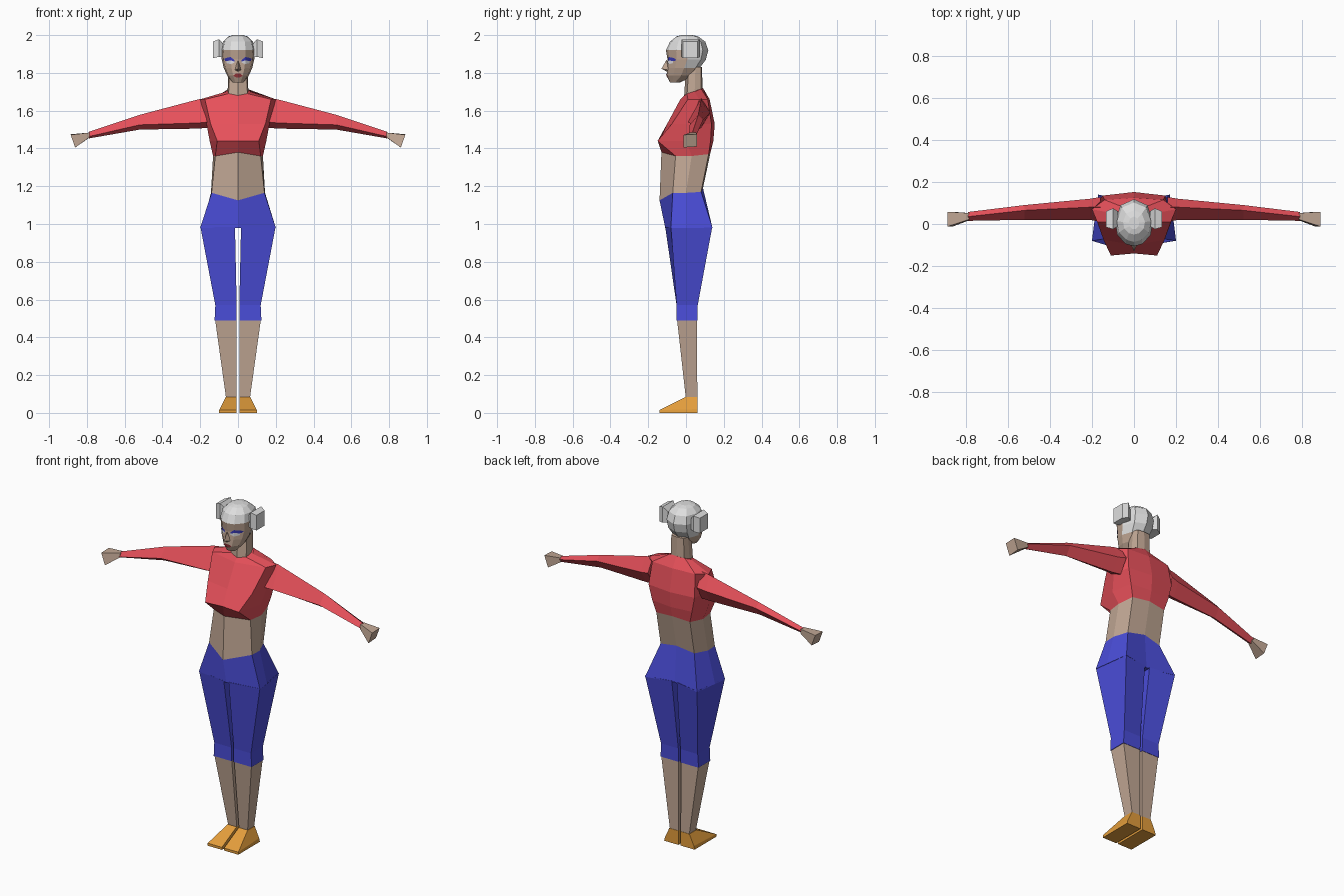
import bpy
import bmesh
from mathutils import Vector
from mathutils.bvhtree import BVHTree

cube = bpy.data.objects.get("Cube")
if cube:
    bpy.data.objects.remove(cube, do_unlink=True)


def material(name, red, green, blue):
    """Flat colour given as display values, stored as linear ones."""
    linear = [((c / 255 + 0.055) / 1.055) ** 2.4 for c in (red, green, blue)]
    mat = bpy.data.materials.new(name)
    mat.use_nodes = True
    mat.diffuse_color = (*linear, 1)
    shader = mat.node_tree.nodes["Principled BSDF"]
    shader.inputs["Base Color"].default_value = (*linear, 1)
    shader.inputs["Roughness"].default_value = 0.9
    return mat


skin = material("skin", 194, 168, 149)
red_cloth = material("red cloth", 230, 80, 90)
blue_cloth = material("blue cloth", 74, 77, 216)
shoe_orange = material("shoe orange", 228, 158, 60)
hair_white = material("hair white", 222, 222, 222)
eye_white = material("eye white", 240, 240, 245)
eye_blue = material("eyeshadow blue", 60, 60, 190)
lip_red = material("lip red", 150, 55, 60)


def finish(name, bm, mats, mirror=False):
    bmesh.ops.recalc_face_normals(bm, faces=bm.faces)
    mesh = bpy.data.meshes.new(name)
    bm.to_mesh(mesh)
    bm.free()
    for mat in mats:
        mesh.materials.append(mat)
    obj = bpy.data.objects.new(name, mesh)
    bpy.context.collection.objects.link(obj)
    if mirror:
        obj.modifiers.new("Mirror", "MIRROR").use_mirror_merge = False
    return obj


def loft_mesh(rings):
    """Skin a series of closed sections and cap both ends."""
    bm = bmesh.new()
    loops = [[bm.verts.new(p) for p in ring] for ring in rings]
    for low, high in zip(loops, loops[1:]):
        for i in range(len(low)):
            j = (i + 1) % len(low)
            bm.faces.new((low[i], low[j], high[j], high[i]))
    bm.faces.new(loops[0][::-1])
    bm.faces.new(loops[-1])
    return bm


def loft(name, rings, mat, mirror=False):
    return finish(name, loft_mesh(rings), [mat], mirror)


def full(half):
    """Complete a half section running from front centre to back centre."""
    return half + [(-x, y, z) for x, y, z in half[-2:0:-1]]


def level(z, *points):
    return [(x, y, z) for x, y in points]


def box_section(z, inner, outer, front, back):
    return level(z, (inner, front), (outer, front), (outer, back), (inner, back))


def across(x, *points):
    return [(x, y, z) for y, z in points]


# Torso: shirt, bare midriff and hips share their border sections
hem = full([(0, -.13, 1.38), (.12, -.055, 1.36), (.132, .03, 1.36), (.11, .12, 1.37), (0, .13, 1.38)])
waist = full([(0, -.14, 1.125), (.14, -.07, 1.165), (.143, 0, 1.165), (.11, .08, 1.17), (0, .09, 1.19)])
bust = full(level(1.44, (0, -.14), (.11, -.15), (.15, 0), (.13, .13), (0, .145)))
chest = full(level(1.53, (0, -.1), (.145, -.075), (.167, .03), (.15, .135), (0, .152)))
shoulders = full(level(1.66, (0, -.03), (.175, .01), (.2, .07), (.14, .115), (0, .125)))
collar = full([(0, -.01, 1.68), (.05, .005, 1.69), (.065, .045, 1.7), (.05, .08, 1.715), (0, .09, 1.72)])
loft("shirt", [hem, bust, chest, shoulders, collar], red_cloth)
loft("midriff", [waist, hem], skin)
hips = full(level(.98, (0, -.11), (.2, -.08), (.19, 0), (.17, .14), (0, .105)))
loft("trouser_hips", [hips, waist], blue_cloth)

# Legs and shoes
thigh = level(.985, (.016, -.11), (.199, -.08), (.17, .139), (.016, .11))
knee = box_section(.57, .007, .12, -.05, .062)
cuff = box_section(.49, .007, .124, -.05, .06)
ankle = box_section(.07, .007, .062, 0, .06)
loft("trouser_legs", [cuff, knee, thigh], blue_cloth, True)
loft("calves", [ankle, box_section(.5, .008, .122, -.048, .058)], skin, True)
loft("shoes", [
    box_section(0, .007, .1, -.14, .062),
    [(.007, -.14, .015), (.1, -.14, .015), (.095, .062, .02), (.007, .062, .02)],
    box_section(.083, .007, .066, -.005, .062)], shoe_orange, True)

# Sleeves and hands
loft("sleeves", [
    across(.16, (.01, 1.54), (.08, 1.668), (.128, 1.59), (.08, 1.51)),
    across(.21, (.02, 1.535), (.08, 1.66), (.12, 1.58), (.075, 1.505)),
    across(.52, (.02, 1.525), (.065, 1.578), (.09, 1.55), (.055, 1.5)),
    across(.79, (.015, 1.463), (.035, 1.488), (.057, 1.475), (.035, 1.453))],
    red_cloth, True)
loft("hands", [
    across(.785, (.017, 1.46), (.022, 1.484), (.052, 1.484), (.052, 1.458)),
    [(.862, -.012, 1.405), (.886, -.012, 1.472), (.886, .058, 1.475), (.862, .058, 1.41)]],
    skin, True)

# Neck
loft("neck", [
    full(level(1.675, (0, -.01), (.05, .005), (.056, .045), (.045, .08), (0, .088))),
    full(level(1.83, (0, .0), (.045, .015), (.05, .05), (.04, .08), (0, .085)))], skin)


# Head: one lofted shape, with the hair chosen by height and depth
def head_section(z, width, front, back):
    def at(side, depth):
        return (width * side, front + (back - front) * depth, z)
    return full([at(0, 0), at(.45, .05), at(.88, .24), at(1, .52), at(.72, .87), at(0, 1)])


head_bm = loft_mesh([head_section(*s) for s in (
    (1.75, .03, -.085, -.03), (1.785, .057, -.102, .045), (1.825, .075, -.1, .072),
    (1.87, .086, -.098, .105), (1.92, .09, -.106, .118), (1.965, .08, -.085, .102),
    (1.993, .052, -.05, .065), (2, .025, -.025, .035))])
for face in head_bm.faces:
    middle = face.calc_center_median()
    face.material_index = int(middle.z > 1.92 or (middle.z > 1.81 and middle.y > .025))
bmesh.ops.recalc_face_normals(head_bm, faces=head_bm.faces)
surface = BVHTree.FromBMesh(head_bm)
finish("head", head_bm, [skin, hair_white])

# Nose
nose_bm = bmesh.new()
for point in ((0, -.104, 1.868), (0, -.13, 1.822), (0, -.1, 1.806),
              (.018, -.092, 1.815), (-.018, -.092, 1.815), (0, -.07, 1.84)):
    nose_bm.verts.new(point)
bmesh.ops.convex_hull(nose_bm, input=nose_bm.verts)
finish("nose", nose_bm, [skin])

# Hair buns, leaning outward
loft("hair_buns", [
    [(.075, y, z) for y, z in ((-.01, 1.885), (.06, 1.885), (.06, 1.95), (-.01, 1.95))],
    [(.1, y, z) for y, z in ((-.025, 1.885), (.075, 1.885), (.075, 1.978), (-.025, 1.978))],
    [(.132, y, z) for y, z in ((-.015, 1.878), (.06, 1.878), (.06, 1.967), (-.015, 1.967))]],
    hair_white, True)


def patch(name, mat, stations, lift):
    """Thin face detail laid on the head; stations are x, upper z, lower z."""
    bm = bmesh.new()
    columns = []
    for x, upper, lower in stations:
        column = []
        for z in (upper, lower):
            hit = surface.ray_cast(Vector((x, -1, z)), Vector((0, 1, 0)))[0]
            column.append(bm.verts.new((x, hit.y - lift, z)))
        columns.append(column)
    for a, b in zip(columns, columns[1:]):
        bm.faces.new((a[0], a[1], b[1], b[0]))
    finish(name, bm, [mat], True)


# Painted face details
patch("eyeshadow", eye_blue, [(.018, 1.868, 1.858), (.039, 1.884, 1.862),
                              (.06, 1.88, 1.862), (.076, 1.872, 1.866)], .003)
patch("eyes", eye_white, [(.018, 1.86, 1.855), (.039, 1.867, 1.846), (.062, 1.862, 1.852)], .005)
patch("lips", lip_red, [(0, 1.796, 1.774), (.012, 1.796, 1.777), (.024, 1.787, 1.784)], .004)
